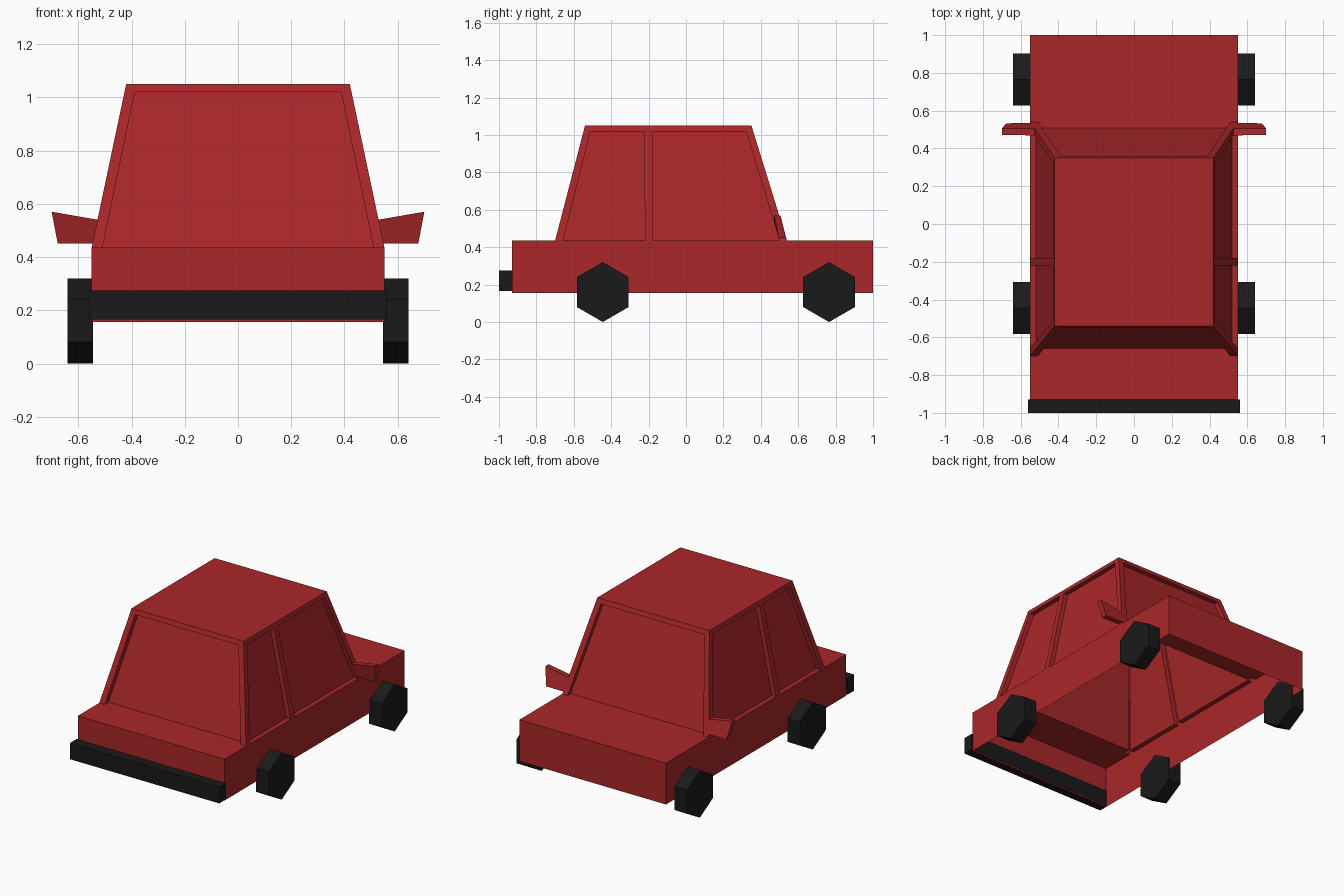
import bpy, bmesh, math
from mathutils import Vector

if "Cube" in bpy.data.objects:
    bpy.data.objects.remove(bpy.data.objects["Cube"])


def material(name, color):
    m = bpy.data.materials.new(name)
    m.diffuse_color = color
    m.use_nodes = True
    m.node_tree.nodes["Principled BSDF"].inputs["Base Color"].default_value = m.diffuse_color
    return m


RED = material("red_paint", (0.40, 0.02, 0.022, 1))
BLACK = material("black_rubber", (0.01, 0.01, 0.01, 1))


def make_object(name, bm, mat):
    bmesh.ops.remove_doubles(bm, verts=bm.verts, dist=0.0005)
    bmesh.ops.recalc_face_normals(bm, faces=bm.faces)
    mesh = bpy.data.meshes.new(name)
    bm.to_mesh(mesh)
    bm.free()
    mesh.materials.append(mat)
    ob = bpy.data.objects.new(name, mesh)
    bpy.context.collection.objects.link(ob)
    return ob


def face(bm, *pts):
    bm.faces.new([bm.verts.new(p) for p in pts])


def box(name, lo, hi, mat):
    bm = bmesh.new()
    bmesh.ops.create_cube(bm, size=1)
    for v in bm.verts:
        v.co = Vector([(a + b) / 2 + c * (b - a) for a, b, c in zip(lo, hi, v.co)])
    return make_object(name, bm, mat)


# Main dimensions
W, WT = 0.55, 0.42            # half width of body, of roof
Y0, Y1 = -0.93, 1.0           # body ends
C0, C1 = -0.70, 0.54          # cabin base
R0, R1 = -0.54, 0.35          # roof
ZB, ZD, ZR = 0.155, 0.435, 1.05
V = 0.95                      # window top as share of cabin height

shell = bmesh.new()

# Lower body: open underneath, decks at both ends
for x in (-W, W):
    face(shell, (x, Y0, ZB), (x, Y1, ZB), (x, Y1, ZD), (x, C1, ZD), (x, C0, ZD), (x, Y0, ZD))
for y in (Y0, Y1):
    face(shell, (-W, y, ZB), (W, y, ZB), (W, y, ZD), (-W, y, ZD))
for a, b in ((Y0, C0), (C1, Y1)):
    face(shell, (-W, a, ZD), (W, a, ZD), (W, b, ZD), (-W, b, ZD))

# Roof
face(shell, (-WT, R0, ZR), (WT, R0, ZR), (WT, R1, ZR), (-WT, R1, ZR))


def window_wall(bm, a, b, c, d, inward, windows):
    """Cabin wall a-b (bottom), d-c (top); windows hold (bottom, top) spans."""
    a, b, c, d, inward = map(Vector, (a, b, c, d, inward))

    def at(u, v):
        return a.lerp(b, u).lerp(d.lerp(c, u), v)

    edges = [(0, 0)]
    band = [at(0, V)]
    for (bl, br), (tl, tr) in windows:
        edges += [(bl, tl), (br, tr)]
        band += [at(tl, V), at(tr, V)]
        # recessed pane with its sill and jambs
        rim = [at(bl, 0), at(br, 0), at(tr, V), at(tl, V)]
        pane = [p + inward for p in rim]
        face(bm, *pane)
        for i in range(4):
            j = (i + 1) % 4
            face(bm, rim[i], rim[j], pane[j], pane[i])
    edges.append((1, 1))
    # pillars between the panes, then the band above
    for (b0, t0), (b1, t1) in zip(edges[::2], edges[1::2]):
        face(bm, at(b0, 0), at(b1, 0), at(t1, V), at(t0, V))
    face(bm, *band, at(1, V), c, d)


single = [((0.037, 0.963), (0.046, 0.954))]
double = [((0.034, 0.387), (0.041, 0.36)), ((0.42, 0.968), (0.405, 0.958))]
for y, r, depth in ((C0, R0, 0.04), (C1, R1, -0.033)):
    window_wall(shell, (-W, y, ZD), (W, y, ZD), (WT, r, ZR), (-WT, r, ZR), (0, depth, 0), single)
for s in (-1, 1):
    window_wall(shell, (s * W, C0, ZD), (s * W, C1, ZD), (s * WT, R1, ZR), (s * WT, R0, ZR),
                (-s * 0.032, 0, 0), double)
make_object("car_body", shell, RED)

# Wing mirrors, drawn out of the slanted pillars
for s, side in ((-1, "left"), (1, "right")):
    bm = bmesh.new()
    root = [(0.546, 0.497, 0.45), (0.546, 0.535, 0.45), (0.527, 0.507, 0.54), (0.527, 0.469, 0.54)]
    tip = [(0.677, 0.495, 0.45), (0.677, 0.533, 0.45), (0.70, 0.505, 0.57), (0.70, 0.472, 0.57)]
    root, tip = ([(s * x, y, z) for x, y, z in ring] for ring in (root, tip))
    face(bm, *root)
    face(bm, *tip)
    for i in range(4):
        j = (i + 1) % 4
        face(bm, root[i], root[j], tip[j], tip[i])
    make_object(side + "_mirror", bm, RED)

# Bumper
box("bumper", (-0.56, -1.0, 0.165), (0.56, -0.928, 0.275), BLACK)

# Six-sided wheels
for y, end in ((-0.445, "front"), (0.765, "back")):
    for s, side in ((-1, "left"), (1, "right")):
        bm = bmesh.new()
        rings = [[(s * x, y + 0.16 * math.sin(i * math.pi / 3), 0.16 + 0.16 * math.cos(i * math.pi / 3))
                  for i in range(6)] for x in (0.545, 0.64)]
        face(bm, *rings[0])
        face(bm, *rings[1])
        for i in range(6):
            j = (i + 1) % 6
            face(bm, rings[0][i], rings[0][j], rings[1][j], rings[1][i])
        make_object(f"{end}_{side}_wheel", bm, BLACK)
